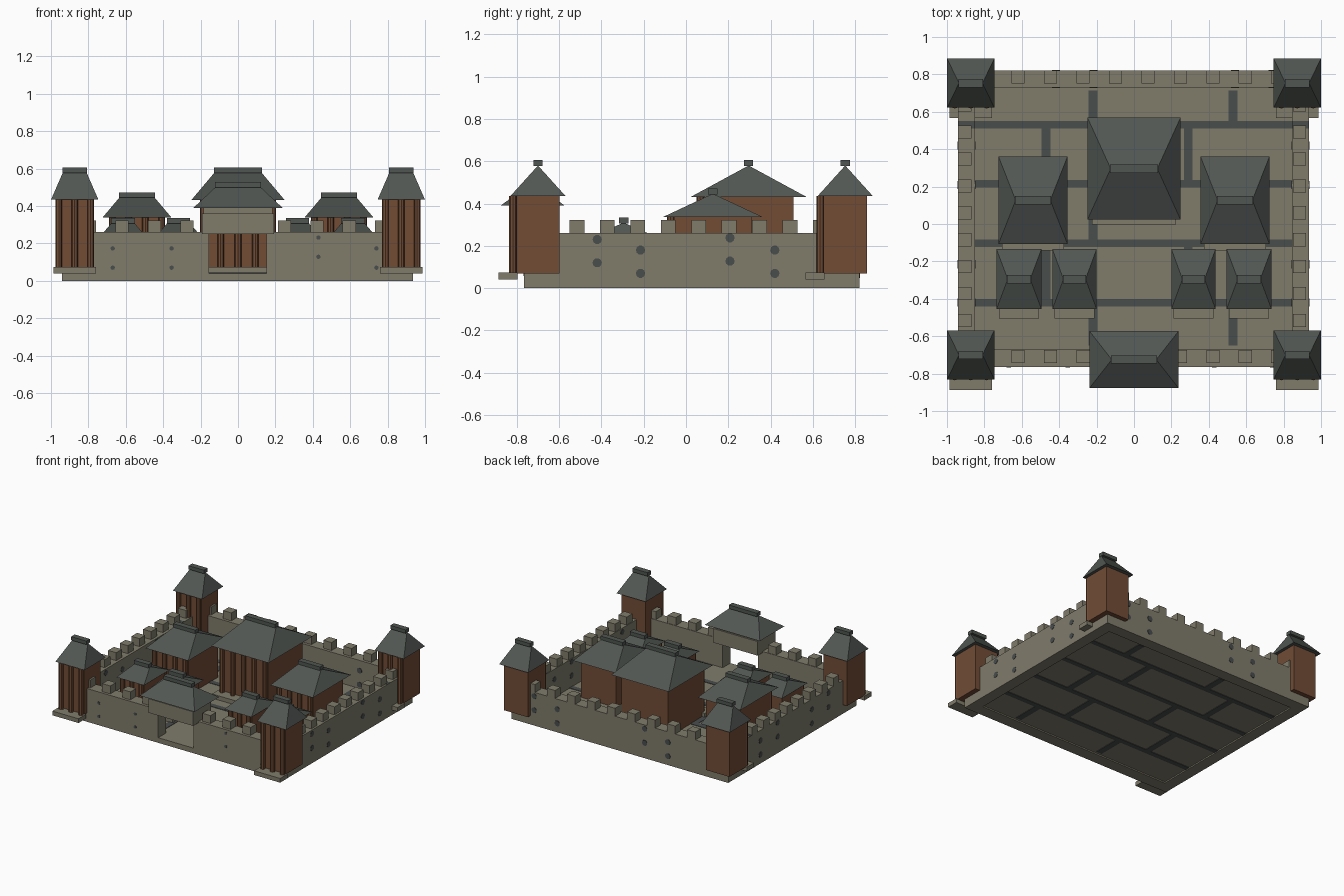
import bpy, bmesh, math
from mathutils import Matrix, Vector

if "Cube" in bpy.data.objects:
    bpy.data.objects.remove(bpy.data.objects["Cube"])


def material(name, rgb):
    m = bpy.data.materials.new(name)
    m.diffuse_color = (*rgb, 1)
    m.use_nodes = True
    m.node_tree.nodes["Principled BSDF"].inputs["Base Color"].default_value = m.diffuse_color
    return m


STONE = material("tan stone", (0.215, 0.202, 0.148))
ROOF = material("slate roof", (0.082, 0.094, 0.085))
WOOD = material("brown timber", (0.165, 0.072, 0.036))
JOINT = material("dark joint", (0.066, 0.074, 0.073))


class Part:
    """Collects primitives into a single object."""
    def __init__(self, name, mat):
        self.name, self.mat, self.bm = name, mat, bmesh.new()

    def box(self, x0, x1, y0, y1, z0, z1):
        c = Vector(((x0 + x1) / 2, (y0 + y1) / 2, (z0 + z1) / 2))
        m = Matrix.Translation(c) @ Matrix.Diagonal((x1 - x0, y1 - y0, z1 - z0, 1))
        bmesh.ops.create_cube(self.bm, size=1, matrix=m)

    def cylinder(self, c, r, h, sides, axis="Z"):
        rot = {"Z": Matrix(), "X": Matrix.Rotation(math.pi / 2, 4, "Y"),
               "Y": Matrix.Rotation(math.pi / 2, 4, "X")}[axis]
        bmesh.ops.create_cone(self.bm, cap_ends=True, segments=sides, radius1=r, radius2=r,
                              depth=h, matrix=Matrix.Translation(c) @ rot)

    def hip(self, cx, cy, hx, hy, z0, z1, ridge):
        v = [self.bm.verts.new(p) for p in (
            (cx - hx, cy - hy, z0), (cx + hx, cy - hy, z0), (cx + hx, cy + hy, z0),
            (cx - hx, cy + hy, z0), (cx - ridge, cy, z1), (cx + ridge, cy, z1))]
        for f in ((3, 2, 1, 0), (0, 1, 5, 4), (1, 2, 5), (2, 3, 4, 5), (3, 0, 4)):
            self.bm.faces.new([v[i] for i in f])

    def done(self):
        me = bpy.data.meshes.new(self.name)
        self.bm.to_mesh(me)
        self.bm.free()
        me.materials.append(self.mat)
        ob = bpy.data.objects.new(self.name, me)
        bpy.context.collection.objects.link(ob)


def roof(name, cx, cy, hx, hy, eave, apex):
    p = Part(name + "_roof", ROOF)
    p.hip(cx, cy, hx, hy, eave, apex, hx / 2)
    p.box(cx - hx / 2 - .003, cx + hx / 2 + .003, cy - .022, cy + .022, apex - .003, apex + .025)
    p.done()


def building(name, cx, cy, hx, hy, base, eave, apex, columns):
    """Timber body with front columns, a stone step and a hip roof."""
    bx, by = hx * .81, hy * .78
    front = cy - by
    p = Part(name + "_body", WOOD)
    p.box(cx - bx, cx + bx, front, cy + by, base, eave + .002)
    for i in range(columns):
        x = cx + (bx - .017) * (2 * i / (columns - 1) - 1)
        p.cylinder((x, front - .016, (.07 + eave) / 2), .018, eave - .07, 8)
    p.done()
    s = Part(name + "_step", STONE)
    s.box(cx - bx * 1.11, cx + bx * 1.11, front - .085, front + .005, .04, .073)
    s.done()
    roof(name, cx, cy, hx, hy, eave, apex)


# Paved floor
floor = Part("floor_slab", STONE)
floor.box(-.93, .925, -.755, .81, .01, .04)
floor.done()

# Dark joints between pavers, above and below, plus the strip across the wall tops
joints = Part("floor_joints", JOINT)
rows = [-.67, -.42, -.102, .215, .53, .735]
for z0, z1 in ((.006, .01), (.04, .043)):
    for y in rows[1:-1]:
        joints.box(-.85, .845, y - .02, y + .02, z0, z1)
    for i in range(5):
        for x in ((-.22, .53) if i % 2 == 0 else (-.47, .29)):
            joints.box(x - .024, x + .024, rows[i] + .02, rows[i + 1] - .02, z0, z1)
for x0, x1 in ((-.94, -.85), (.845, .935)):
    joints.box(x0, x1, .51, .55, .259, .262)
joints.done()

# Outer walls, with a gate gap at the front
walls = Part("outer_walls", STONE)
walls.box(-.94, -.85, -.765, .82, 0, .26)
walls.box(.845, .935, -.765, .82, 0, .26)
walls.box(-.85, .845, .73, .82, 0, .26)
walls.box(-.85, -.155, -.765, -.67, 0, .26)
walls.box(.152, .845, -.765, -.67, 0, .26)
walls.box(-.155, .152, -.765, -.67, 0, .04)
walls.done()

# Battlements
merlons = Part("battlements", STONE)
H = .035
for i in range(10):
    x = -.793 + .1735 * i
    merlons.box(x - H, x + H, .752, .82, .25, .322)
    if abs(x) > .2:
        merlons.box(x - H, x + H, -.744, -.674, .25, .322)
for i in range(9):
    y = -.516 + .144 * i
    for x in (-.905, .885):
        merlons.box(x - H, x + H, y - H, y + H, .25, .322)
merlons.done()

# Dark round stones set in the walls
dots = Part("wall_spots", JOINT)
for y, low in ((-.42, .12), (-.215, .07), (.208, .128), (.42, .07)):
    for z in (low, low + .11):
        for x in (-.94, -.85, .845, .935):
            dots.cylinder((x, y, z), .022, .005, 10, "X")
for x, low in ((-.67, .07), (-.355, .07), (.43, .128), (.74, .07)):
    for z in (low, low + .103):
        dots.cylinder((x, -.765, z), .012, .005, 8, "Y")
for x, low in ((-.417, .07), (-.217, .12), (.54, .07), (.74, .12)):
    for z in (low, low + .11):
        for y in (.73, .82):
            dots.cylinder((x, y, z), .022, .005, 10, "Y")
dots.done()

# Gatehouse lintel and roof
lintel = Part("gate_lintel", STONE)
lintel.box(-.193, .193, -.83, -.61, .25, .36)
lintel.box(-.185, .185, -.82, -.62, .36, .392)
lintel.done()
roof("gate", 0, -.725, .238, .152, .39, .502)

# Halls, huts and corner towers
building("main_hall", 0, .296, .249, .273, .04, .432, .58, 5)
for side, s in (("left", -1), ("right", 1)):
    building(side + "_hall", s * .54, .127, .185, .235, .04, .337, .447, 4)
    building(side + "_outer_hut", s * .615, -.295, .12, .16, .04, .24, .31, 3)
    building(side + "_inner_hut", s * .318, -.295, .118, .16, .04, .24, .31, 3)
    building(side + "_front_tower", s * .873, -.70, .126, .131, .07, .435, .58, 3)
    building(side + "_back_tower", s * .873, .753, .126, .131, .07, .435, .58, 3)
